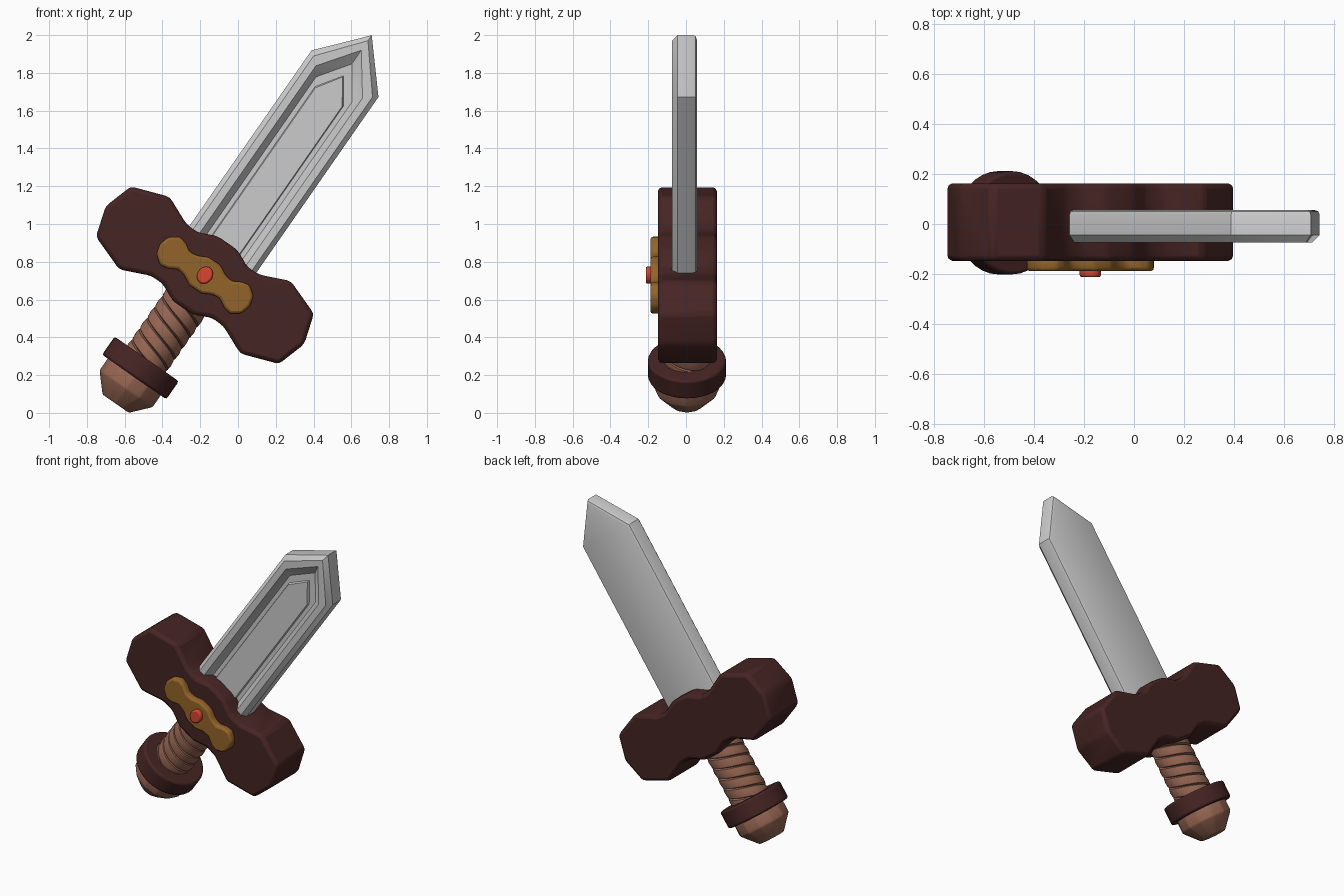
import bpy, bmesh
from math import sin, cos, pi, radians
from mathutils import Matrix

if "Cube" in bpy.data.objects:
    bpy.data.objects.remove(bpy.data.objects["Cube"])

# Sword is modelled upright around the gem, then tilted into place
PLACE = Matrix.Translation((-0.175, 0, 0.729)) @ Matrix.Rotation(radians(34.8), 4, 'Y')


def material(name, rgb):
    m = bpy.data.materials.new(name)
    m.diffuse_color = (*rgb, 1)
    m.use_nodes = True
    m.node_tree.nodes["Principled BSDF"].inputs["Base Color"].default_value = m.diffuse_color
    return m


DARK = material("dark_wood", (0.06, 0.018, 0.017))
LEATHER = material("leather", (0.30, 0.13, 0.085))
GOLD = material("gold", (0.29, 0.125, 0.022))
RED = material("red_gem", (0.68, 0.06, 0.03))


def loft(name, loops, mat=None, angle=30, bevel=0, segs=2, closed=True, caps=True):
    """Skin a list of equal-length vertex loops."""
    bm = bmesh.new()
    rows = [[bm.verts.new(p) for p in loop] for loop in loops]
    n = len(rows[0])
    for a, b in zip(rows, rows[1:]):
        for i in range(n if closed else n - 1):
            j = (i + 1) % n
            bm.faces.new((a[i], a[j], b[j], b[i]))
    if caps:
        bm.faces.new(rows[0])
        bm.faces.new(rows[-1])
    bmesh.ops.recalc_face_normals(bm, faces=bm.faces)
    me = bpy.data.meshes.new(name)
    bm.to_mesh(me)
    bm.free()
    ob = bpy.data.objects.new(name, me)
    bpy.context.collection.objects.link(ob)
    ob.matrix_world = PLACE
    if mat:
        me.materials.append(mat)
    if bevel:
        mod = ob.modifiers.new("bevel", 'BEVEL')
        mod.width, mod.segments = bevel, segs
        mod.limit_method, mod.angle_limit = 'ANGLE', radians(20)
    bpy.ops.object.select_all(action='DESELECT')
    ob.select_set(True)
    bpy.context.view_layer.objects.active = ob
    bpy.ops.object.shade_smooth_by_angle(angle=radians(angle))
    return ob


def mirrored(quarter):
    """Complete an outline from its upper right quarter (end point first, on the axis)."""
    half = quarter + [(-x, z) for x, z in reversed(quarter)]
    return half[:-1] + [half[-1]] + [(x, -z) for x, z in reversed(half[1:-1])]


def slab(outline, y0, y1):
    return [[(x, y, z) for x, z in outline] for y in (y0, y1)]


def lathe(profile, n, y=0.005):
    return [[(r * cos(2 * pi * i / n), y + r * sin(2 * pi * i / n), z) for i in range(n)]
            for r, z in profile]


# Blade: concentric outlines from back face to raised front panel
BASE = 0.12
sections = [  # half width, shoulder height, tip height, y
    (0.195, 1.287, 1.518, 0.057), (0.211, 1.296, 1.540, 0.051),
    (0.216, 1.299, 1.547, 0.038), (0.216, 1.299, 1.547, -0.045),
    (0.190, 1.281, 1.512, -0.075), (0.150, 1.246, 1.450, -0.075),
    (0.116, 1.198, 1.362, -0.032), (0.091, 1.153, 1.286, -0.032),
    (0.086, 1.148, 1.278, -0.047)]
loft("blade", [[(-w, y, BASE), (-w, y, s), (0, y, t), (w, y, s), (w, y, BASE)]
               for w, s, t, y in sections])

# Crossguard
guard = mirrored([(0.64, 0), (0.59, 0.162), (0.39, 0.234), (0.235, 0.166),
                  (0.16, 0.164), (0.065, 0.208)])
loft("crossguard", slab(guard, -0.148, 0.163), DARK, 40, 0.022)

# Front ornament plate and gem
plate = mirrored([(0.29, 0), (0.275, 0.055), (0.225, 0.092), (0.18, 0.082),
                  (0.135, 0.055), (0.09, 0.062), (0.04, 0.09)])
loft("guard_plate", slab(plate, -0.189, -0.13), GOLD, 50, 0.014)
gem = [(0.041 * cos(pi * i / 6), 0.049 * sin(pi * i / 6)) for i in range(12)]
loft("gem", slab(gem, -0.213, -0.17), RED, 40, 0.009)

# Handle: cylinder sheared into a three-start spiral with grooves
PITCH, BAND, N = 0.21, 0.07, 36
rows = []
for k in range(10):
    for phase, r in ((0, 0.108), (0.09, 0.122), (0.5, 0.127), (0.91, 0.124)):
        row = []
        for i in range(N + 1):
            a = 2 * pi * i / N
            z = 0.03 - (k + phase) * BAND - PITCH * i / N
            row.append((r * cos(a), 0.005 + r * sin(a), max(z, -0.62 - 0.001 * k)))
        rows.append(row)
loft("handle", rows, LEATHER, 35, closed=False, caps=False)

# Collar and pommel
loft("collar", lathe([(0.207, -0.54), (0.207, -0.656)], 32), DARK, 40, 0.012)
loft("pommel", lathe([(0.172, -0.63), (0.172, -0.732), (0.086, -0.828)], 12), LEATHER, 32, 0.008)
